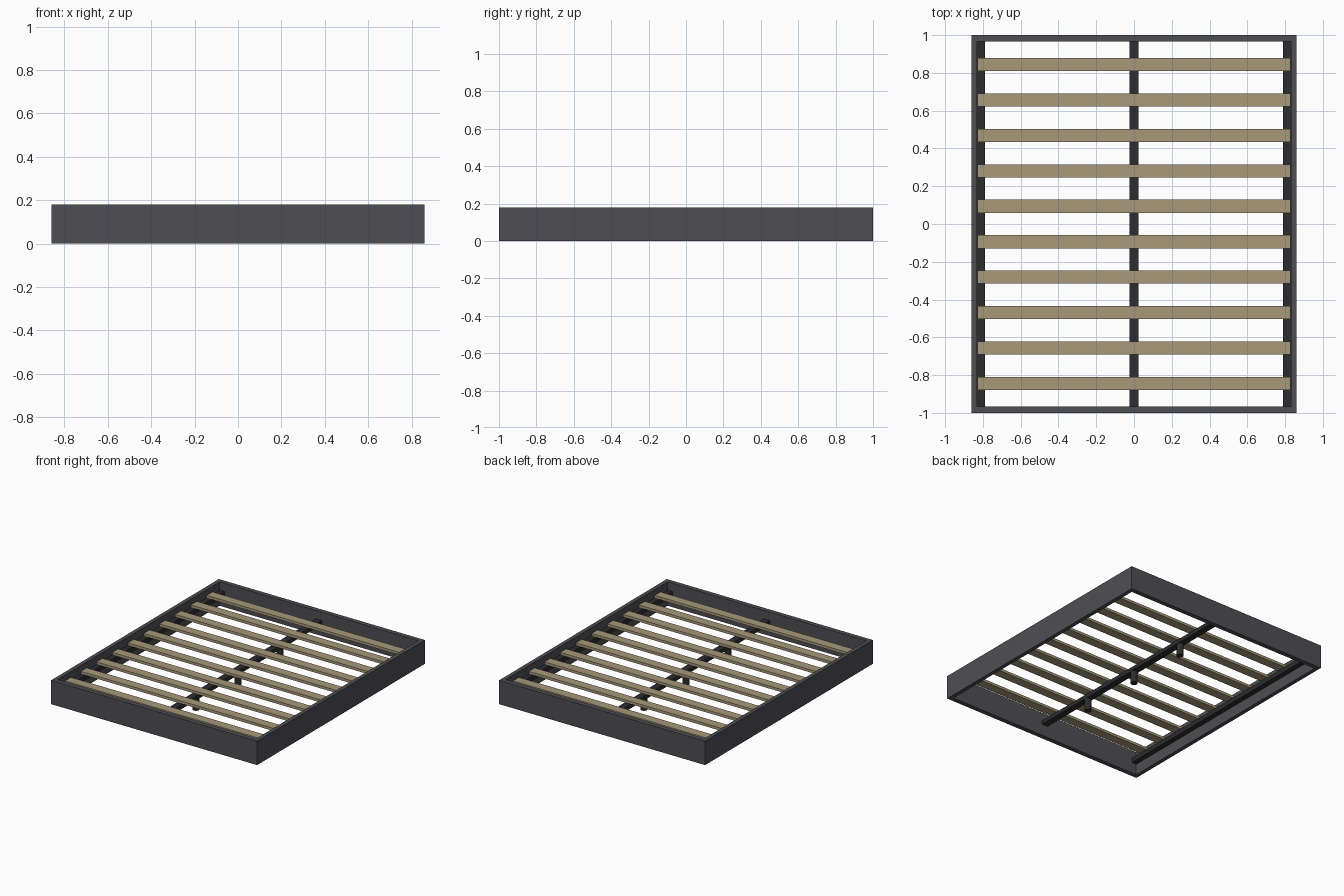
import bpy

cube = bpy.data.objects.get("Cube")
if cube:
    bpy.data.objects.remove(cube, do_unlink=True)


def material(name, rgb):
    mat = bpy.data.materials.new(name)
    mat.use_nodes = True
    mat.diffuse_color = (*rgb, 1)
    mat.node_tree.nodes["Principled BSDF"].inputs["Base Color"].default_value = (*rgb, 1)
    return mat


charcoal = material("charcoal panel", (0.078, 0.076, 0.084))
black = material("black metal", (0.026, 0.026, 0.028))
wood = material("pale wood", (0.39, 0.315, 0.195))


def box(name, x, y, z, mat):
    """Box spanning the (low, high) ranges on each axis."""
    bpy.ops.mesh.primitive_cube_add(size=1)
    obj = bpy.context.object
    obj.name = name
    spans = (x, y, z)
    obj.location = [(a + b) / 2 for a, b in spans]
    obj.scale = [b - a for a, b in spans]
    bpy.ops.object.transform_apply(location=False, rotation=False, scale=True)
    obj.data.materials.append(mat)
    return obj


def mirrored(low, high, side):
    return (low, high) if side > 0 else (-high, -low)


WIDTH, LENGTH, HEIGHT = 0.86, 1.0, 0.18
SIDE, END = 0.03, 0.035
SLAT_BASE, SLAT_TOP = 0.118, 0.138
INNER_X, INNER_Y = WIDTH - SIDE, LENGTH - END

# Outer frame and the ledges that carry the slats
for side, label in ((1, "left"), (-1, "right")):
    box(label + "_side_rail", mirrored(INNER_X, WIDTH, side),
        (-INNER_Y, INNER_Y), (0, HEIGHT), charcoal)
    box(label + "_slat_ledge", mirrored(INNER_X - 0.04, INNER_X, side),
        (-INNER_Y, INNER_Y), (SLAT_BASE - 0.035, SLAT_BASE), black)
for side, label in ((-1, "foot"), (1, "head")):
    box(label + "_rail", (-WIDTH, WIDTH),
        mirrored(INNER_Y, LENGTH, side), (0, HEIGHT), charcoal)

# Centre beam with three round legs
beam_base = SLAT_BASE - 0.03
box("centre_beam", (-0.025, 0.025), (-INNER_Y, INNER_Y), (beam_base, SLAT_BASE), black)
for y in (-0.5, 0, 0.5):
    bpy.ops.mesh.primitive_cylinder_add(vertices=24, radius=0.025, depth=beam_base,
                                        location=(0, y, beam_base / 2))
    leg = bpy.context.object
    leg.name = "centre_leg"
    leg.data.materials.append(black)
    bpy.ops.object.shade_smooth_by_angle()

# Ten evenly spaced slats
for i in range(10):
    y = (i - 4.5) * 0.1875
    box("slat", (-0.828, 0.828), (y - 0.035, y + 0.035), (SLAT_BASE, SLAT_TOP), wood)
